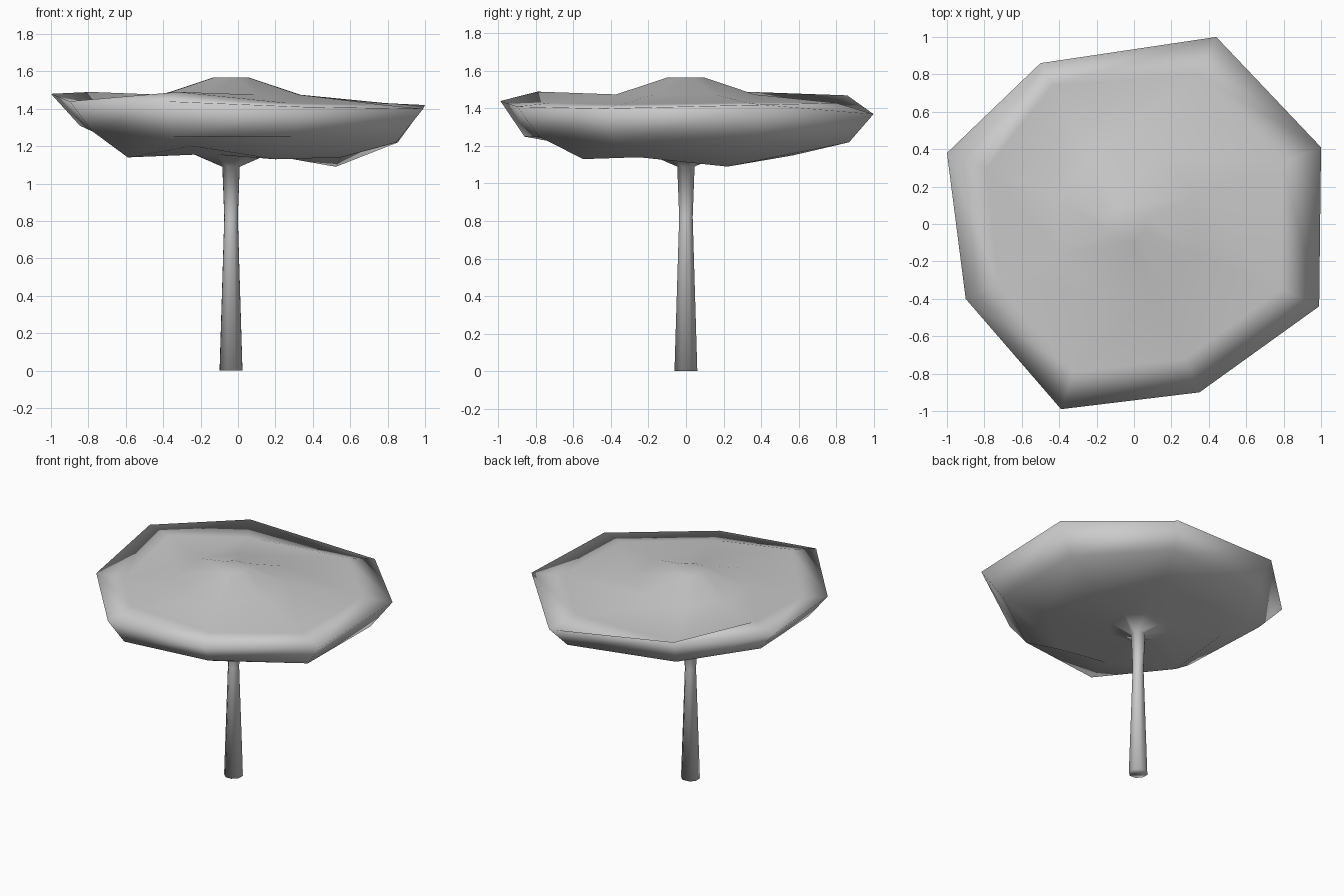
import bpy, bmesh, math

if "Cube" in bpy.data.objects:
    bpy.data.objects.remove(bpy.data.objects["Cube"])

CX = -0.037  # trunk axis

# canopy rim corners: x, y, z
RIM = [(1.0, .41, 1.42), (.44, 1.0, 1.37), (-.50, .86, 1.47), (-1.0, .38, 1.48),
       (-.90, -.40, 1.44), (-.39, -.99, 1.44), (.35, -.90, 1.41), (.99, -.44, 1.40)]


def scaled(factors, heights):
    return [(CX * (1 - f) + x * f, y * f, z)
            for (x, y, _), f, z in zip(RIM, factors, heights)]


def circle(r, z):
    pts = []
    for x, y, _ in RIM:
        a = math.atan2(y, x)
        pts.append((CX + r * math.cos(a), r * math.sin(a), z))
    return pts


def loft(name, rings):
    bm = bmesh.new()
    loops = [[bm.verts.new(p) for p in ring] for ring in rings]
    n = len(RIM)
    for a, b in zip(loops, loops[1:]):
        for i in range(n):
            j = (i + 1) % n
            bm.faces.new((a[i], a[j], b[j], b[i]))
    bm.faces.new(loops[0][::-1])
    bm.faces.new(loops[-1])
    for f in bm.faces:
        f.smooth = True
    bmesh.ops.recalc_face_normals(bm, faces=bm.faces)
    me = bpy.data.meshes.new(name)
    bm.to_mesh(me)
    bm.free()
    ob = bpy.data.objects.new(name, me)
    bpy.context.collection.objects.link(ob)
    return ob


loft("flat_topped_tree", [
    # trunk and flare
    circle(.066, 0), circle(.039, .82), circle(.05, 1.09), circle(.21, 1.155),
    # canopy underside
    scaled([.54, .57, .57, .57, .64, .58, .61, .57],
           [1.09, 1.15, 1.18, 1.19, 1.14, 1.20, 1.13, 1.14]),
    scaled([.86, .87, .86, .84, .86, .87, .87, .86],
           [1.22, 1.22, 1.26, 1.31, 1.28, 1.25, 1.25, 1.22]),
    # rim
    RIM,
    # canopy top
    scaled([.80, .80, .86, .78, .80, .80, .80, .80],
           [1.43, 1.43, 1.40, 1.49, 1.42, 1.49, 1.43, 1.42]),
    circle(.40, 1.475), circle(.105, 1.566),
])
